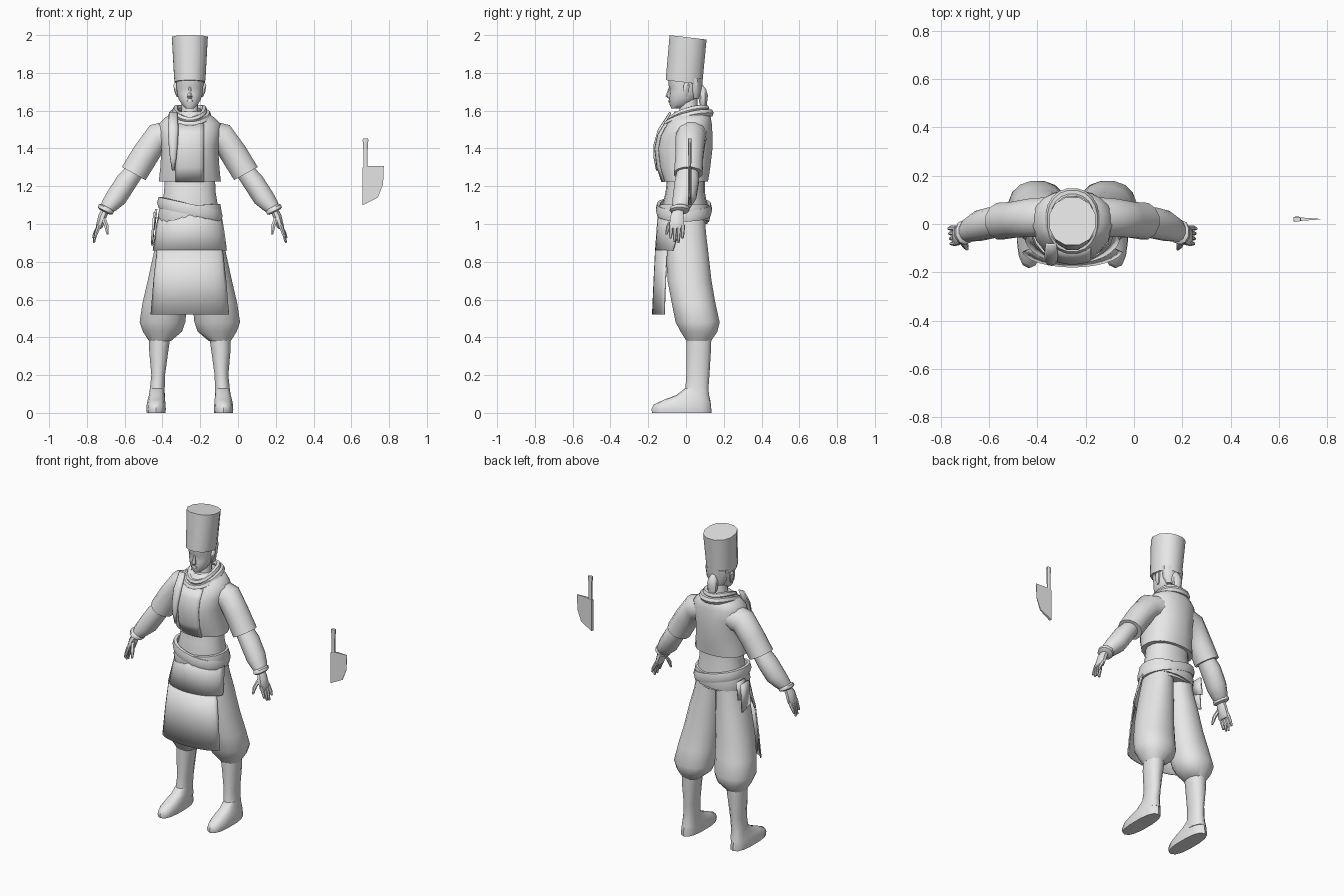
import bpy, bmesh, math
from mathutils import Vector

CX = -0.255  # centre line of the figure
mat = bpy.data.materials.new("light_grey")
mat.diffuse_color = (0.8, 0.8, 0.8, 1)


def finish(name, bm, thick=0, angle=45):
    bmesh.ops.recalc_face_normals(bm, faces=bm.faces)
    me = bpy.data.meshes.new(name)
    bm.to_mesh(me)
    bm.free()
    ob = bpy.data.objects.new(name, me)
    bpy.context.collection.objects.link(ob)
    me.materials.append(mat)
    if thick:
        m = ob.modifiers.new("thickness", 'SOLIDIFY')
        m.thickness, m.offset = thick, 0
    bpy.ops.object.select_all(action='DESELECT')
    ob.select_set(True)
    bpy.context.view_layer.objects.active = ob
    bpy.ops.object.shade_smooth_by_angle(angle=math.radians(angle))
    return ob


def skin(name, rings, cap=True, closed=False, loop=True, thick=0, angle=45):
    """Join rows of points with quads."""
    bm = bmesh.new()
    vs = [[bm.verts.new(p) for p in r] for r in rings]
    n, k = len(vs[0]), len(vs)
    for i in range(k if closed else k - 1):
        a, b = vs[i], vs[(i + 1) % k]
        for j in range(n if loop else n - 1):
            bm.faces.new((a[j], a[(j + 1) % n], b[(j + 1) % n], b[j]))
    if cap and loop and not closed:
        bm.faces.new(vs[0])
        bm.faces.new(vs[-1])
    return finish(name, bm, thick, angle)


def circle(n, p):
    for i in range(n):
        a = math.tau * (i + 0.5) / n
        c, s = math.cos(a), math.sin(a)
        yield math.copysign(abs(c) ** p, c), math.copysign(abs(s) ** p, s)


def stack(name, rows, side=1, n=14, p=0.9, slant=0, angle=45):
    """Upright body from rows of (z, x0, x1, y0, y1)."""
    skin(name, [[(CX + side * ((x0 + x1) / 2 + c * (x1 - x0) / 2),
                  (y0 + y1) / 2 + s * (y1 - y0) / 2, z - slant * s)
                 for c, s in circle(n, p)] for z, x0, x1, y0, y1 in rows], angle=angle)


def limb(name, rows, side=1, n=10, angle=45):
    """Slanted limb from rows of (x, y, z, half width, half depth, tilt)."""
    rings = []
    for x, y, z, w, d, t in rows:
        t = math.radians(t)
        rings.append([(CX + side * (x + c * w * math.cos(t)), y + s * d,
                       z + c * w * math.sin(t)) for c, s in circle(n, 1)])
    skin(name, rings, angle=angle)


def band(name, rx, y0, y1, zf, w, h, n=20):
    """Closed belt; zf(c, s) gives its height around the body."""
    rings = []
    for c, s in circle(n, 0.9):
        z, cy, ry = zf(c, s), (y0 + y1) / 2, (y1 - y0) / 2
        rings.append([(CX + c * (rx + dr), cy + s * (ry + dr), z + dz) for dr, dz in
                      ((-w, -h), (0, -h), (w * .4, 0), (0, h), (-w, h), (-w * 1.4, 0))])
    skin(name, rings, closed=True, angle=40)


def sheet(name, rows, n=12, wrap=80, thick=0.008, dx=0):
    """Cloth curved around the front from rows of (z, half width, y middle, y edge)."""
    w = math.radians(wrap)
    skin(name, [[(CX + dx + hw * math.sin(t * w) / math.sin(w),
                  yf + (ye - yf) * (1 - math.cos(t * w)) / (1 - math.cos(w)), z)
                 for t in (2 * i / n - 1 for i in range(n + 1))]
                for z, hw, yf, ye in rows], loop=False, thick=thick)


# Hat
stack("tall_hat", [(1.75, -.083, .083, -.11, .09), (1.78, -.086, .086, -.108, .092),
                   (1.988, -.098, .098, -.09, .112)], n=12, slant=.012)
# Head, neck, face
stack("head", [(1.612, -.022, .022, -.078, -.03), (1.63, -.042, .042, -.086, .02),
               (1.66, -.06, .06, -.089, .055), (1.69, -.069, .069, -.088, .07),
               (1.72, -.072, .072, -.086, .076), (1.735, -.073, .073, -.093, .078),
               (1.78, -.073, .073, -.093, .08)])
stack("neck", [(1.53, -.06, .06, -.04, .08), (1.6, -.046, .046, -.035, .062),
               (1.68, -.045, .045, -.03, .06)], n=10)
stack("nose", [(1.665, -.012, .012, -.095, -.07), (1.677, -.015, .015, -.108, -.07),
               (1.725, -.006, .006, -.09, -.07)], n=6)
stack("lips", [(1.642, -.014, .014, -.092, -.07), (1.65, -.02, .02, -.095, -.07),
               (1.657, -.012, .012, -.092, -.07)], n=8)
for s in (1, -1):
    stack("ear", [(1.672, .062, .07, -.012, .004), (1.70, .064, .082, -.016, .016),
                  (1.735, .064, .088, -.014, .02), (1.748, .066, .078, -.005, .012)], s, n=8)
# Tied hair
stack("back_hair", [(1.665, -.045, .045, .03, .07), (1.7, -.066, .066, .015, .082),
                    (1.77, -.076, .076, .01, .088)], n=12)
stack("hair_tail", [(1.605, -.008, .008, .098, .112), (1.635, -.028, .028, .07, .112),
                    (1.68, -.034, .034, .062, .118), (1.715, -.026, .026, .06, .108),
                    (1.74, -.012, .012, .06, .085)], n=8)

# Neck scarf and its hanging end
band("scarf_outer", .105, -.115, .14, lambda c, s: 1.555 + .032 * s + .02 * c * c, .022, .018)
band("scarf_inner", .085, -.095, .118, lambda c, s: 1.58 + .03 * s + .022 * c * c, .018, .016)
sheet("scarf_end", [(1.59, .02, -.085, -.08), (1.5, .026, -.145, -.13), (1.42, .021, -.168, -.155),
                    (1.35, .014, -.168, -.16), (1.285, .004, -.155, -.15)], n=4, dx=-.088)

# Jacket body and overlapping front panel
stack("jacket", [(1.225, -.166, .166, -.12, .118), (1.3, -.158, .158, -.146, .13),
                 (1.4, -.152, .152, -.158, .142), (1.47, -.165, .165, -.142, .142),
                 (1.53, -.165, .165, -.108, .138), (1.565, -.13, .13, -.082, .132),
                 (1.595, -.08, .08, -.06, .115)], n=20)
sheet("jacket_front", [(1.222, .075, -.127, -.113), (1.3, .075, -.153, -.138), (1.4, .075, -.165, -.148),
                       (1.47, .075, -.149, -.133), (1.53, .075, -.115, -.1)], n=6, wrap=60, thick=.006)

for s in (1, -1):
    # Sleeves, forearms and cuffs
    limb("sleeve", [(.09, .03, 1.475, .078, .085, 80), (.175, .025, 1.455, .08, .082, 62),
                    (.24, .018, 1.36, .076, .076, 42), (.297, .012, 1.267, .074, .078, 29)], s, 12)
    limb("forearm", [(.28, .01, 1.295, .05, .055, 30), (.335, .005, 1.225, .058, .066, 33),
                     (.39, -.008, 1.14, .058, .064, 33), (.425, -.022, 1.098, .047, .052, 30),
                     (.445, -.033, 1.07, .034, .04, 25)], s, 12)
    limb("cuff", [(.435, -.03, 1.09, .038, .045, 26), (.442, -.033, 1.085, .046, .052, 26),
                  (.448, -.035, 1.07, .046, .052, 26), (.45, -.036, 1.063, .034, .04, 26)], s)
    # Hands
    limb("palm", [(.447, -.04, 1.075, .022, .028, 20), (.463, -.047, 1.04, .024, .038, 15),
                  (.48, -.05, .985, .02, .042, 12), (.484, -.05, .975, .012, .036, 12)], s, 8)
    for i, tip in enumerate((.925, .905, .9, .925)):
        y = -.08 + .021 * i
        limb("finger", [(.48, y, .995, .012, .011, 12), (.495 + .003 * i, y, .95, .01, .01, 12),
                        (.503 + .003 * i, y - .002, tip, .006, .006, 12)], s, 6)
    limb("thumb", [(.458, -.065, 1.035, .014, .014, 0), (.442, -.092, .99, .013, .013, 0),
                   (.436, -.104, .945, .006, .006, 0)], s, 6)

    # Baggy trousers
    stack("trouser_leg", [(1.06, -.01, .145, -.1, .1), (.95, -.01, .165, -.11, .108),
                          (.85, -.005, .192, -.105, .12), (.7, .003, .225, -.1, .137),
                          (.58, .012, .253, -.077, .158), (.48, .022, .268, -.057, .18),
                          (.43, .04, .25, -.03, .168), (.38, .1, .217, .002, .133)], s, 16)
    # Boots
    stack("boot_shaft", [(.41, .1, .217, 0, .137), (.33, .112, .217, 0, .134),
                         (.2, .13, .205, 0, .126), (.12, .132, .214, -.006, .12),
                         (.06, .13, .22, -.02, .13)], s, 12)
    stack("boot_foot", [(.13, .136, .212, -.005, .118), (.095, .134, .217, -.05, .122),
                        (.07, .13, .224, -.115, .128), (.045, .128, .229, -.17, .132),
                        (.02, .126, .231, -.183, .134), (0, .128, .229, -.18, .134)], s, 14, .8)

# Waist, sashes and apron
stack("waist", [(1.25, -.135, .135, -.1, .1), (1.17, -.138, .138, -.108, .1),
                (1.1, -.15, .15, -.125, .112), (1.0, -.155, .155, -.12, .115)], n=18)
band("lower_sash", .163, -.146, .124, lambda c, s: 1.055 + .01 * c, .018, .042)
band("slanted_sash", .168, -.154, .132, lambda c, s: 1.078 - .036 * c, .018, .029)
sheet("apron_top", [(1.07, .16, -.145, -.01), (.97, .178, -.152, -.035), (.86, .193, -.16, -.068)])
sheet("apron_skirt", [(.862, .172, -.16, -.1), (.7, .19, -.168, -.108), (.52, .205, -.176, -.115)])
# Cloth flaps on the right hip
for i, (x, y, z0, z1) in enumerate(((-.178, .055, .97, 1.08), (-.188, .03, .885, 1.06))):
    skin("hip_cloth_%d" % (i + 1),
         [[(CX + x, y - .04, z1), (CX + x, y + .04, z1)],
          [(CX + x - .012, y - .04, z0 + .03), (CX + x - .012, y + .04, z0)]],
         loop=False, thick=.012)

# Cleaver beside the figure
bm = bmesh.new()
outline = ((.66, 1.1), (.66, 1.3), (.7, 1.308), (.772, 1.308), (.768, 1.21), (.74, 1.14))
sides = [[bm.verts.new((x, .02 + s * (.001 + .008 * (.772 - x) / .11), z)) for x, z in outline]
         for s in (1, -1)]
for f in sides:
    bm.faces.new(f)
for i in range(6):
    j = (i + 1) % 6
    bm.faces.new((sides[0][i], sides[0][j], sides[1][j], sides[1][i]))
finish("cleaver_blade", bm, angle=30)
stack("cleaver_handle", [(z, .675 - w - CX, .675 + w - CX, .02 - d, .02 + d) for z, w, d in
                         ((1.29, .011, .008), (1.42, .013, .009), (1.44, .016, .011), (1.452, .015, .01))],
      n=8, p=.7)
